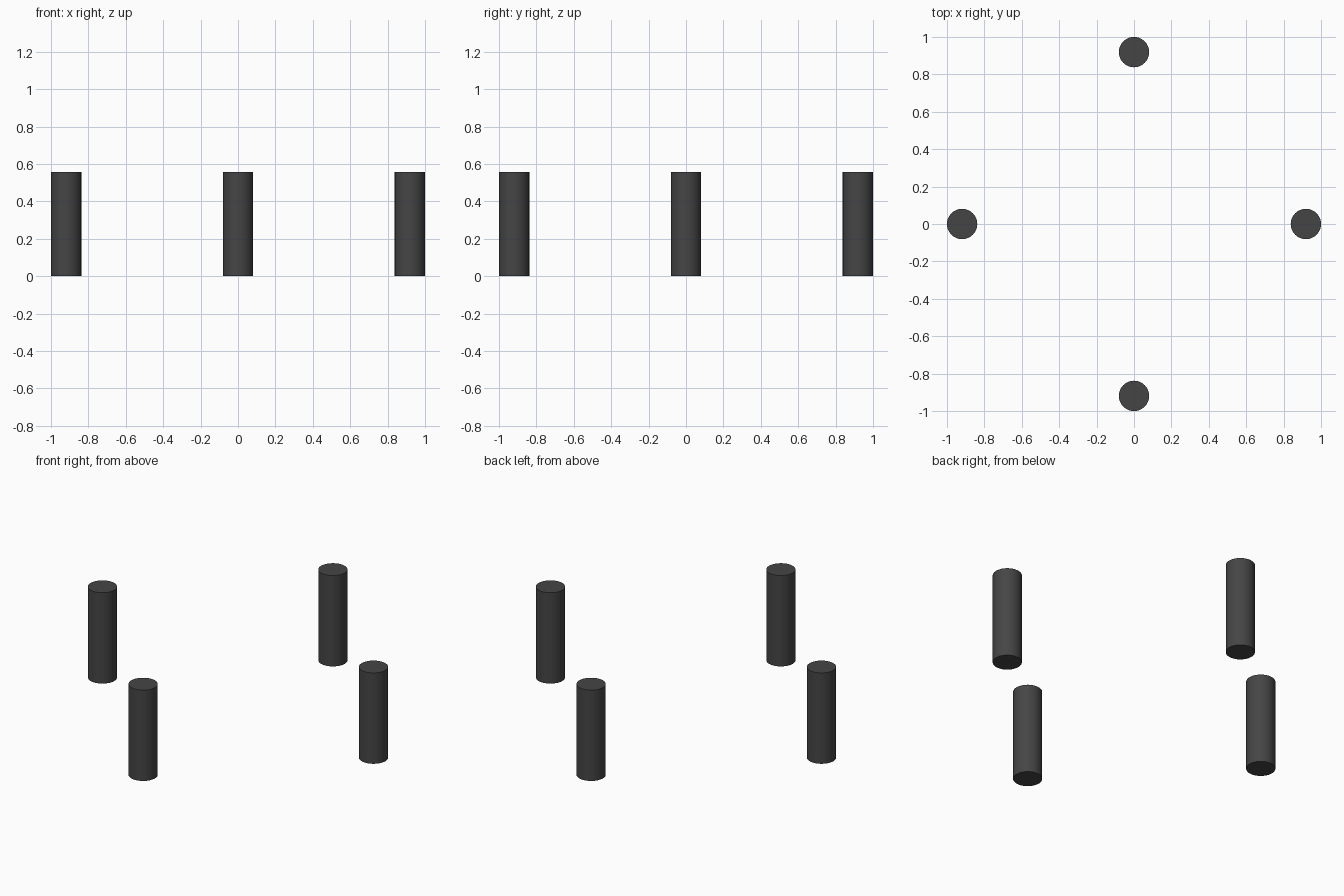
import bpy
import math

if "Cube" in bpy.data.objects:
    bpy.data.objects.remove(bpy.data.objects["Cube"])

RADIUS, HEIGHT = 0.081, 0.557
RING = 1.0 - RADIUS

dark = bpy.data.materials.new("dark_grey")
dark.diffuse_color = (0.06, 0.06, 0.06, 1)
dark.use_nodes = True
dark.node_tree.nodes["Principled BSDF"].inputs["Base Color"].default_value = dark.diffuse_color

# Four upright posts, evenly spaced on a circle
for i, name in enumerate(("right_post", "back_post", "left_post", "front_post")):
    a = i * math.pi / 2
    bpy.ops.mesh.primitive_cylinder_add(
        vertices=64, radius=RADIUS, depth=HEIGHT,
        location=(RING * math.cos(a), RING * math.sin(a), HEIGHT / 2))
    post = bpy.context.object
    post.name = name
    post.data.materials.append(dark)
    bpy.ops.object.shade_smooth_by_angle(angle=math.radians(30))
